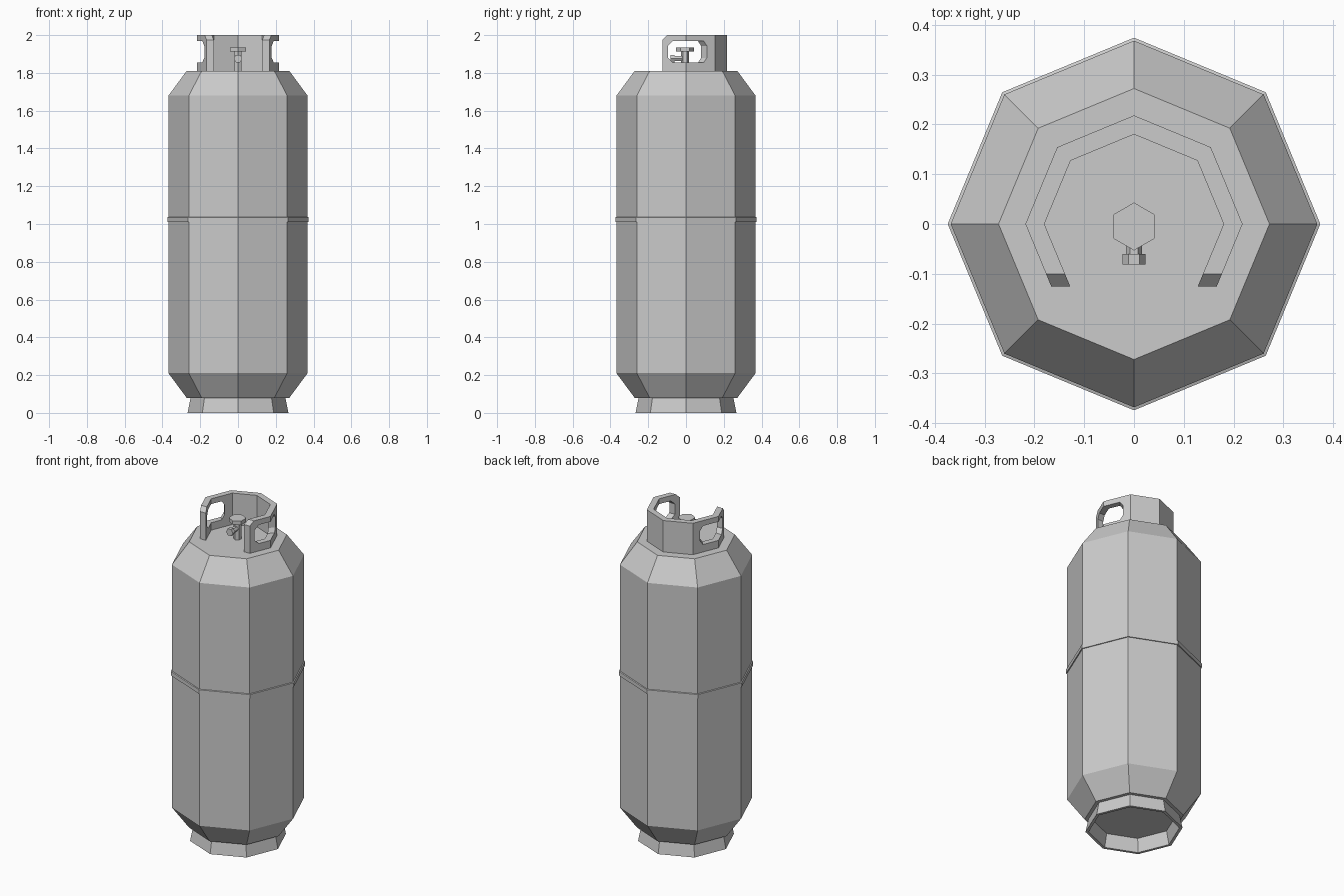
import bpy, bmesh
from math import sin, cos, radians, pi
from mathutils import Matrix

if "Cube" in bpy.data.objects:
    bpy.data.objects.remove(bpy.data.objects["Cube"])


def finish(name, bm):
    bmesh.ops.recalc_face_normals(bm, faces=bm.faces[:])
    mesh = bpy.data.meshes.new(name)
    bm.to_mesh(mesh)
    bm.free()
    obj = bpy.data.objects.new(name, mesh)
    bpy.context.collection.objects.link(obj)
    return obj


def loft(name, sections, closed=False):
    """Skin a list of equal-length point loops; cap the ends or close the chain."""
    bm = bmesh.new()
    rings = [[bm.verts.new(p) for p in s] for s in sections]
    n = len(rings[0])
    pairs = list(zip(rings, rings[1:]))
    if closed:
        pairs.append((rings[-1], rings[0]))
    else:
        bm.faces.new(rings[0])
        bm.faces.new(rings[-1])
    for a, b in pairs:
        for i in range(n):
            j = (i + 1) % n
            bm.faces.new((a[i], a[j], b[j], b[i]))
    return finish(name, bm)


def lathe(name, profile, sides=8, closed=False, phase=0.0):
    """Faceted turned shape from (radius, z) points."""
    ang = [phase + 2 * pi * i / sides for i in range(sides)]
    return loft(name, [[(r * cos(a), r * sin(a), z) for a in ang]
                       for r, z in profile], closed)


# Tank with sloped shoulders
lathe("tank_body", [(0.272, 0.08), (0.368, 0.21), (0.368, 1.68), (0.272, 1.81)])

# Weld band round the middle
lathe("weld_band", [(0.36, 1.01), (0.374, 1.01), (0.374, 1.035), (0.36, 1.04)],
      closed=True)

# Open flared foot ring
lathe("foot_ring", [(0.25, 0.085), (0.267, 0), (0.25, 0), (0.232, 0.085)],
      closed=True)

# Collar: octagonal wall open at the front, with chamfered top ends
R_OUT, R_IN, Z0, Z1 = 0.218, 0.18, 1.80, 2.0


def column(out, inn, top):
    return [(*out, Z0), (*inn, Z0), (*inn, top), (*out, top)]


def end_column(side, y, top):
    k = 0.4142
    return column((side * (R_OUT + k * y), y), (side * (R_IN + k * y), y), top)


cols = [end_column(1, -0.125, 1.975), end_column(1, -0.10, Z1)]
for deg in range(0, 181, 45):
    c, s = cos(radians(deg)), sin(radians(deg))
    cols.append(column((R_OUT * c, R_OUT * s), (R_IN * c, R_IN * s), Z1))
cols += [end_column(-1, -0.10, Z1), end_column(-1, -0.125, 1.975)]
collar = loft("collar", cols)


# Handle openings cut through both sides of the collar
def opening(side, x):
    y0, y1 = -0.095, 0.08 + (x - 0.147) * 1.2
    z0, z1, c = 1.855, 1.968, 0.025
    pts = [(y0 + c, z0), (y1 - c, z0), (y1, z0 + c), (y1, z1 - c),
           (y1 - c, z1), (y0 + c, z1), (y0, z1 - c), (y0, z0 + c)]
    return [(side * x, y, z) for y, z in pts]


for side, label in ((1, "right"), (-1, "left")):
    cutter = loft(label + "_handle_cutter", [opening(side, 0.11), opening(side, 0.26)])
    cutter.hide_render = True
    cutter.hide_set(True)
    cutter.display_type = 'WIRE'
    mod = collar.modifiers.new(label + "_handle_hole", 'BOOLEAN')
    mod.operation = 'DIFFERENCE'
    mod.solver = 'EXACT'
    mod.object = cutter

# Valve stem and hexagonal hand wheel
stem = lathe("valve_stem", [(0.022, 1.80), (0.022, 1.92)], 6, phase=pi / 6)
wheel = lathe("valve_wheel", [(0.048, 1.912), (0.048, 1.935)], 6, phase=pi / 6)
for part in (stem, wheel):
    part.data.transform(Matrix.Translation((0, -0.005, 0)))

# Gas outlet pointing to the front
outlet = lathe("valve_outlet", [(0.016, 0.0), (0.016, 0.06), (0.023, 0.06), (0.023, 0.081)],
               6)
outlet.data.transform(Matrix.Translation((0, 0, 1.876)) @ Matrix.Rotation(pi / 2, 4, 'X'))
